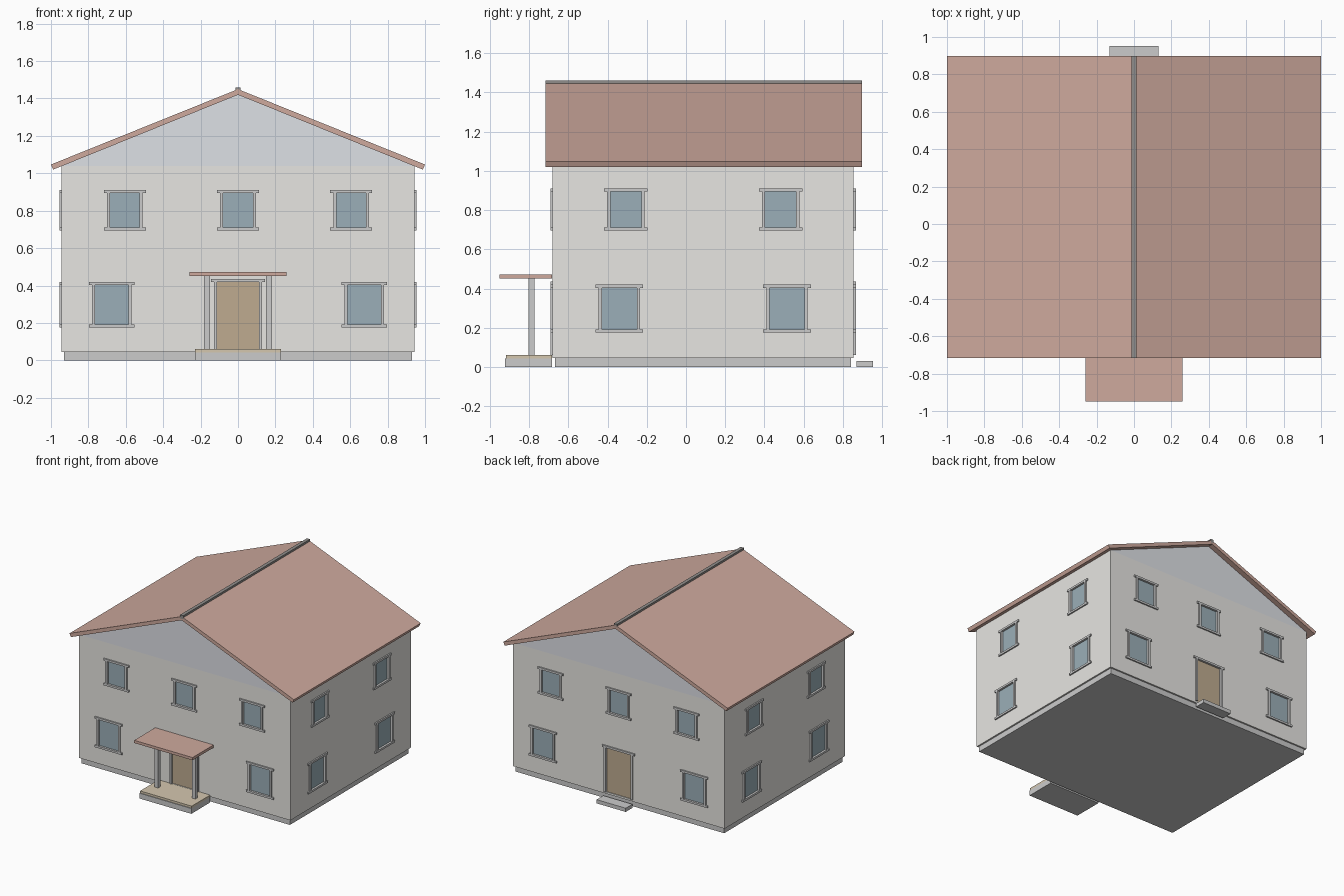
import bpy, bmesh

if "Cube" in bpy.data.objects:
    bpy.data.objects.remove(bpy.data.objects["Cube"])

def material(name, rgb):
    m = bpy.data.materials.new(name)
    m.diffuse_color = (*rgb, 1)
    m.use_nodes = True
    m.node_tree.nodes["Principled BSDF"].inputs["Base Color"].default_value = m.diffuse_color
    return m

WALL = material("plaster", (0.80, 0.79, 0.76))
TRIM = material("trim", (0.86, 0.86, 0.85))
GLASS = material("glass", (0.33, 0.43, 0.48))
ROOF = material("roof_tile", (0.62, 0.40, 0.34))
WOOD = material("door_wood", (0.52, 0.41, 0.28))
DECK = material("deck_wood", (0.66, 0.57, 0.43))
STONE = material("stone", (0.52, 0.52, 0.54))
GABLE = material("gable_grey", (0.73, 0.75, 0.79))
DARK = material("ridge_dark", (0.28, 0.27, 0.26))

def prism(name, pts, y0, y1, mat):
    """Extrude an x-z outline from y0 to y1."""
    bm = bmesh.new()
    face = bm.faces.new([bm.verts.new((x, y0, z)) for x, z in pts])
    ext = bmesh.ops.extrude_face_region(bm, geom=[face])["geom"]
    bmesh.ops.translate(bm, vec=(0, y1 - y0, 0),
                        verts=[v for v in ext if isinstance(v, bmesh.types.BMVert)])
    bmesh.ops.recalc_face_normals(bm, faces=bm.faces)
    mesh = bpy.data.meshes.new(name)
    bm.to_mesh(mesh)
    bm.free()
    mesh.materials.append(mat)
    ob = bpy.data.objects.new(name, mesh)
    bpy.context.collection.objects.link(ob)
    return ob

def box(name, x0, x1, y0, y1, z0, z1, mat):
    return prism(name, [(x0, z0), (x1, z0), (x1, z1), (x0, z1)], y0, y1, mat)

# Building outline and storey heights
HX, FRONT, BACK = 0.93, -0.667, 0.842
BASE, MID, TOP = 0.045, 0.56, 1.04
THICK = 0.026

def on_wall(wall, name, u0, u1, z0, z1, depth, mat):
    """Box centred on a wall plane; u runs along the wall."""
    axis, pos = wall
    a, b = pos - depth / 2, pos + depth / 2
    if axis == "y":
        return box(name, u0, u1, a, b, z0, z1, mat)
    return box(name, a, b, u0, u1, z0, z1, mat)

def opening(wall, label, u0, u1, z0, z1, door):
    """Pane or door leaf with jambs, overhanging head and sill."""
    f, o, d = 0.016, 0.017, 0.048
    bottom = z0 if door else z0 + f
    on_wall(wall, label + ("_leaf" if door else "_glass"), u0 + f, u1 - f,
            bottom, z1 - f, 0.014, WOOD if door else GLASS)
    on_wall(wall, label + "_jamb_a", u0, u0 + f, bottom, z1 - f, d, TRIM)
    on_wall(wall, label + "_jamb_b", u1 - f, u1, bottom, z1 - f, d, TRIM)
    on_wall(wall, label + "_head", u0 - o, u1 + o, z1 - f, z1, d, TRIM)
    if not door:
        on_wall(wall, label + "_sill", u0 - o, u1 + o, z0, z0 + f, d, TRIM)

def storey(wall, label, start, end, z0, z1, holes):
    """Wall panels left, right, above and below each opening."""
    u = start
    for i, (c, w, h0, h1) in enumerate(holes):
        a, b = c - w / 2, c + w / 2
        door = h0 <= z0 + 0.02
        on_wall(wall, f"{label}_panel_{i}", u, a, z0, z1, THICK, WALL)
        on_wall(wall, f"{label}_lintel_{i}", a, b, h1, z1, THICK, WALL)
        on_wall(wall, f"{label}_apron_{i}", a, b, z0, h0, THICK, WALL)
        opening(wall, f"{label}_{'door' if door else 'window'}_{i}", a, b, h0, h1, door)
        u = b
    on_wall(wall, f"{label}_panel_end", u, end, z0, z1, THICK, WALL)

LOW, HIGH = (0.21, 0.175, 0.42), (0.19, 0.695, 0.91)
DOOR = (0.255, 0.06, 0.435)

# Front and back walls with gables
for label, y in (("front", FRONT), ("back", BACK)):
    wall = ("y", y)
    storey(wall, label + "_lower", -HX, HX, BASE, MID,
           [(-0.675, *LOW), (0, *DOOR), (0.675, *LOW)])
    storey(wall, label + "_upper", -HX, HX, MID, TOP,
           [(c, *HIGH) for c in (-0.605, 0, 0.605)])
    prism(label + "_gable", [(-0.94, TOP), (0.94, TOP), (0, 1.42)],
          y - THICK / 2, y + THICK / 2, GABLE)

# Side walls
for label, x in (("left", -HX), ("right", HX)):
    wall = ("x", x)
    ends = (FRONT - THICK / 2, BACK + THICK / 2)
    storey(wall, label + "_lower", *ends, BASE, MID, [(-0.34, *LOW), (0.515, *LOW)])
    storey(wall, label + "_upper", *ends, MID, TOP, [(-0.307, *HIGH), (0.483, *HIGH)])

# Foundation
box("foundation", -HX, HX, FRONT, BACK, 0, BASE, STONE)

# Roof slopes and ridge cap
for label, s in (("left", -1), ("right", 1)):
    prism(label + "_roof_slope",
          [(0, 1.45), (s, 1.047), (s * 0.988, 1.02), (0, 1.42)], -0.717, 0.898, ROOF)
box("ridge_cap", -0.014, 0.014, -0.717, 0.898, 1.432, 1.46, DARK)

# Front porch
box("porch_step", -0.23, 0.23, -0.923, -0.683, 0, 0.043, STONE)
box("porch_deck", -0.23, 0.23, -0.918, -0.683, 0.043, 0.06, DECK)
box("porch_canopy", -0.26, 0.26, -0.95, -0.683, 0.45, 0.472, ROOF)
for label, x in (("left", -0.166), ("right", 0.166)):
    box(label + "_porch_post", x - 0.015, x + 0.015, -0.802, -0.772, 0.06, 0.45, TRIM)

# Back step
box("back_step", -0.13, 0.13, 0.868, 0.953, 0, 0.03, STONE)
